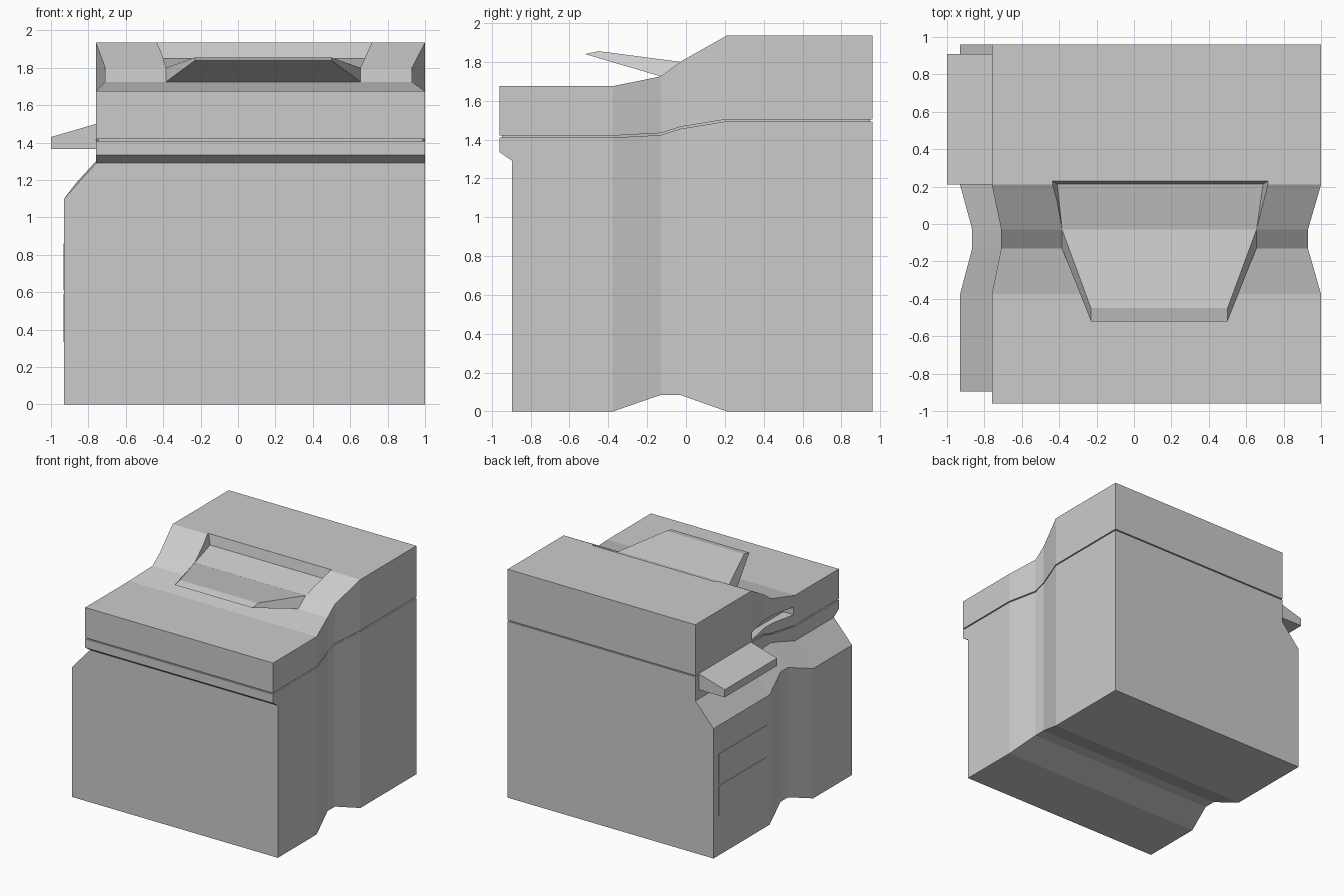
import bpy, bmesh

if "Cube" in bpy.data.objects:
    bpy.data.objects.remove(bpy.data.objects["Cube"])


def loft(name, sections):
    """Closed solid skinned through matching rings of (x, y, z) points."""
    bm = bmesh.new()
    rings = [[bm.verts.new(p) for p in s] for s in sections]
    n = len(rings[0])
    for a, b in zip(rings, rings[1:]):
        for i in range(n):
            j = (i + 1) % n
            bm.faces.new((a[i], a[j], b[j], b[i]))
    bm.faces.new(rings[0])
    bm.faces.new(rings[-1])
    bmesh.ops.recalc_face_normals(bm, faces=bm.faces)
    mesh = bpy.data.meshes.new(name)
    bm.to_mesh(mesh)
    bm.free()
    ob = bpy.data.objects.new(name, mesh)
    bpy.context.collection.objects.link(ob)
    return ob


def box(name, x0, x1, y0, y1, z0, z1):
    ring = [(x0, z0), (x1, z0), (x1, z1), (x0, z1)]
    return loft(name, [[(x, y, z) for x, z in ring] for y in (y0, y1)])


def cut(target, cutter):
    mod = target.modifiers.new("cut", 'BOOLEAN')
    mod.operation = 'DIFFERENCE'
    mod.solver = 'EXACT'
    mod.object = cutter
    cutter.hide_render = True
    cutter.display_type = 'WIRE'


# Stations along the depth: y, waist amount (0 or 1), seam height, lid top height
stations = [(-0.96, 0, 1.41, 1.675), (-0.375, 0, 1.41, 1.675),
            (-0.13, 1, 1.423, 1.725), (-0.03, 1, 1.455, 1.80),
            (0.21, 0, 1.494, 1.935), (0.96, 0, 1.494, 1.935)]


def slab(name, lower, upper, inset=0.0):
    """Slab that follows the waist, between two height functions."""
    secs = []
    for k, (y, w, seam, top) in enumerate(stations):
        if k == 0:
            y += inset
        if k == len(stations) - 1:
            y -= inset
        l, r = -0.76 + 0.05 * w + inset, 1.0 - 0.07 * w - inset
        lo, hi = lower(seam, top), upper(seam, top)
        secs.append([(l, y, lo), (r, y, lo), (r, y, hi), (l, y, hi)])
    return loft(name, secs)


# Main cabinet with pinched waist and chamfered left shoulder
body = []
for y, w, seam, top in stations:
    y = max(y, -0.895)
    r, l1, l2 = 1 - 0.07 * w, -0.93 + 0.065 * w, -0.76 + 0.05 * w
    body.append([(r, y, 0.085 * w), (r, y, seam), (l2, y, seam),
                 (l2, y, 1.29 + 0.065 * w), (l1, y, 1.10 + 0.085 * w),
                 (l1, y, 0.085 * w)])
loft("cabinet", body)

# Overhanging lip along the front edge
lip = [(-0.895, 1.29), (-0.96, 1.335), (-0.96, 1.41), (-0.895, 1.41)]
loft("front_lip", [[(x, y, z) for y, z in lip] for x in (-0.76, 1.0)])

# Thin recessed seam and stepped lid
slab("lid_seam", lambda s, t: s - 0.005, lambda s, t: s + 0.015, 0.012)
lid = slab("lid", lambda s, t: s + 0.01, lambda s, t: t)

# Paper recess in the lid slope
recess = loft("recess_cutter", [
    [(-0.382, -0.05, 1.796), (0.652, -0.05, 1.796),
     (0.69, -0.05, 1.96), (-0.415, -0.05, 1.96)],
    [(-0.41, 0.213, 1.85), (0.69, 0.213, 1.85),
     (0.725, 0.235, 1.96), (-0.445, 0.235, 1.96)]])
cut(lid, recess)

# Side slot in the lid waist
cut(lid, box("slot_cutter", -0.9, -0.66, -0.36, 0.2, 1.515, 1.58))

# Raised feeder tray tapering toward its front edge
loft("feeder_tray", [
    [(-0.385, -0.13, 1.725), (0.655, -0.13, 1.725),
     (0.655, -0.03, 1.80), (-0.385, -0.03, 1.80)],
    [(-0.23, -0.52, 1.84), (0.50, -0.52, 1.84),
     (0.50, -0.45, 1.855), (-0.23, -0.45, 1.855)]])

# Output shelf on the left side
shelf = [(-1.0, 1.365), (-0.75, 1.365), (-0.75, 1.5), (-0.76, 1.5), (-1.0, 1.43)]
loft("side_shelf", [[(x, y, z) for x, z in shelf] for y in (0.21, 0.91)])

# Two drawer panels on the left side
for i, (z0, z1) in enumerate([(0.335, 0.59), (0.61, 0.86)]):
    box(f"side_drawer_{i + 1}", -0.934, -0.92, 0.25, 0.89, z0, z1)
